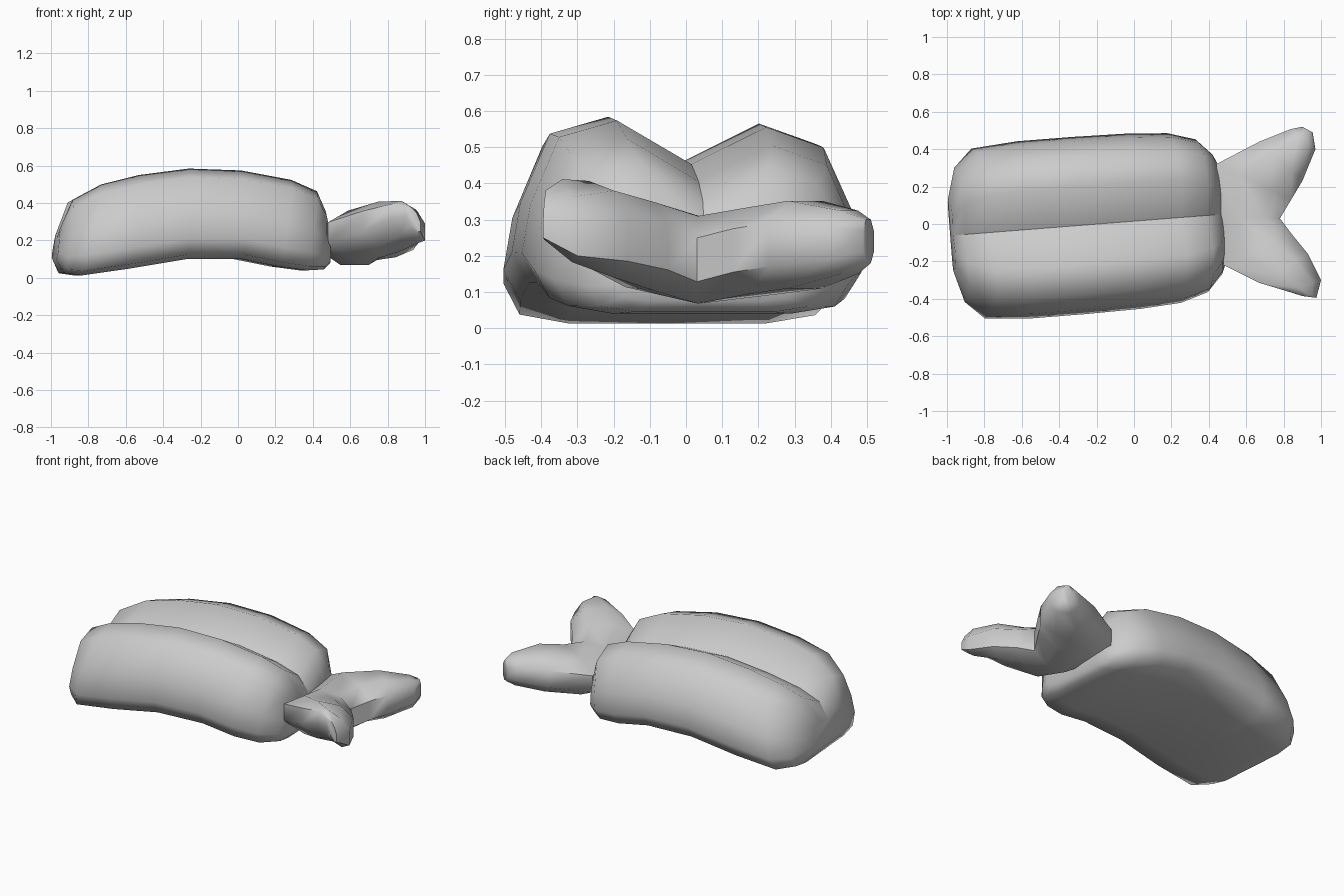
import bpy, bmesh, math

if "Cube" in bpy.data.objects:
    bpy.data.objects.remove(bpy.data.objects["Cube"])

grey = bpy.data.materials.new("plain grey")
grey.diffuse_color = (0.6, 0.6, 0.6, 1)
grey.use_nodes = True
grey.node_tree.nodes["Principled BSDF"].inputs["Base Color"].default_value = grey.diffuse_color


def loft(name, rings, crease=None):
    """Skin closed rings of points, cap both ends, optionally crease one lengthwise line."""
    bm = bmesh.new()
    loops = [[bm.verts.new(p) for p in ring] for ring in rings]
    n = len(loops[0])
    for a, b in zip(loops, loops[1:]):
        for i in range(n):
            j = (i + 1) % n
            bm.faces.new((a[i], a[j], b[j], b[i]))
    bm.faces.new(loops[0])
    bm.faces.new(loops[-1])
    bmesh.ops.recalc_face_normals(bm, faces=bm.faces[:])
    for f in bm.faces:
        f.smooth = True
    if crease is not None:
        for a, b in zip(loops, loops[1:]):
            bm.edges.get((a[crease], b[crease])).smooth = False
    mesh = bpy.data.meshes.new(name)
    bm.to_mesh(mesh)
    bm.free()
    mesh.materials.append(grey)
    obj = bpy.data.objects.new(name, mesh)
    bpy.context.collection.objects.link(obj)
    return obj


# Body: half cross-section (width fraction, height fraction), groove at the top centre
half = [(0, .76), (.44, 1), (.78, .89), (.95, .5), (1, .22), (.9, .05), (.6, 0)]
section = half + [(0, 0)] + [(-w, h) for w, h in half[:0:-1]]

# Stations: bottom x, bottom z, top x, top z, half width
stations = [
    (-.985, .10, -.965, .25, .20),
    (-.945, .025, -.90, .41, .36),
    (-.86, .013, -.75, .49, .455),
    (-.60, .05, -.55, .54, .475),
    (-.30, .10, -.28, .575, .475),
    (0, .10, 0, .565, .47),
    (.20, .06, .27, .515, .455),
    (.35, .04, .41, .455, .41),
    (.445, .045, .46, .35, .32),
    (.48, .075, .475, .28, .25),
]
turn = math.radians(4.5)
cx, cy = -.255, -.005
body_rings = []
for xb, zb, xt, zt, hw in stations:
    ring = []
    for w, h in section:
        u, v = xb + (xt - xb) * h - cx, w * hw
        ring.append((cx + u * math.cos(turn) - v * math.sin(turn),
                     cy + u * math.sin(turn) + v * math.cos(turn),
                     zb + (zt - zb) * h - .045 * v * h))
    body_rings.append(ring)
loft("body", body_rings, crease=0)

# Forked tail: leading xy, trailing xy, low z, high z, tilt; from one tip to the other
tail_stations = [
    (.90, .52, .955, .49, .18, .30, 0),
    (.84, .508, .97, .40, .15, .325, 0),
    (.67, .44, .90, .23, .11, .352, 0),
    (.44, .32, .84, .13, .095, .335, 0),
    (.45, .04, .78, .03, .068, .31, 0),
    (.48, -.22, .84, -.05, .11, .355, .01),
    (.67, -.315, .93, -.16, .155, .395, .03),
    (.82, -.36, 1.0, -.30, .21, .39, .055),
    (.90, -.385, .975, -.395, .265, .365, .04),
]
# Cross-section: fraction from leading to trailing edge, height fraction
tail_section = [(0, .28), (0, .72), (.3, 1), (.75, 1), (1, .75),
                (1, .25), (.75, 0), (.3, 0)]
tail_rings = [[(xa + (xo - xa) * s, ya + (yo - ya) * s,
                lo + (hi - lo) * h + tilt * (1 - 2 * s))
               for s, h in tail_section]
              for xa, ya, xo, yo, lo, hi, tilt in tail_stations]
tail = loft("tail", tail_rings)
bpy.context.view_layer.objects.active = tail
tail.select_set(True)
bpy.ops.object.shade_smooth_by_angle(angle=math.radians(55))
